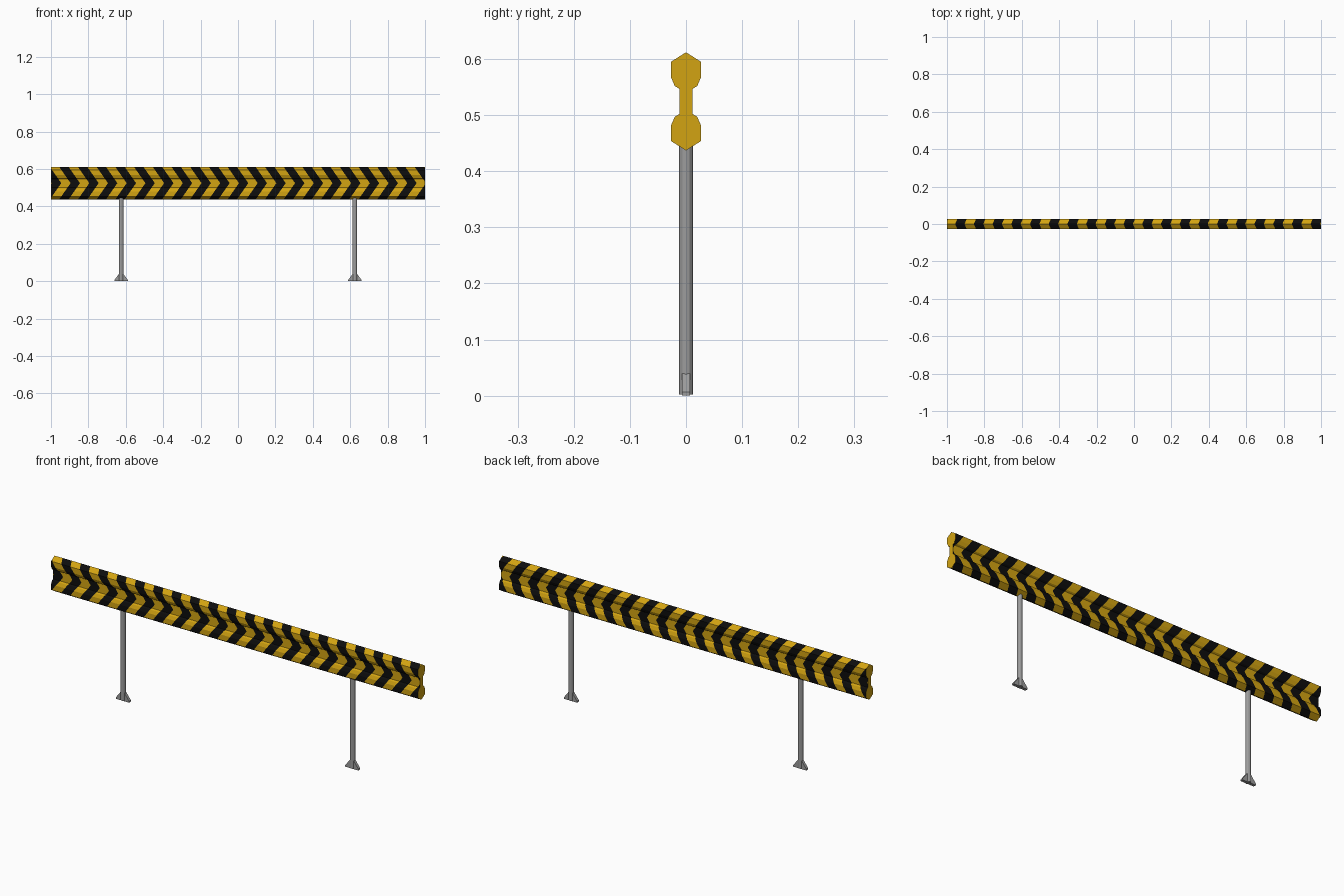
import bpy, bmesh, math
from mathutils import Vector

if "Cube" in bpy.data.objects:
    bpy.data.objects.remove(bpy.data.objects["Cube"])


def material(name, rgb):
    m = bpy.data.materials.new(name)
    m.diffuse_color = (*rgb, 1)
    m.use_nodes = True
    m.node_tree.nodes["Principled BSDF"].inputs["Base Color"].default_value = m.diffuse_color
    return m


YELLOW = material("safety yellow", (0.65, 0.37, 0.006))
BLACK = material("stripe black", (0.004, 0.004, 0.004))
STEEL = material("grey steel", (0.33, 0.33, 0.33))


def finish(bm, name, mats):
    bmesh.ops.recalc_face_normals(bm, faces=bm.faces)
    me = bpy.data.meshes.new(name)
    bm.to_mesh(me)
    bm.free()
    for m in mats:
        me.materials.append(m)
    ob = bpy.data.objects.new(name, me)
    bpy.context.collection.objects.link(ob)
    return ob


def prism(bm, ring_a, ring_b, caps=True):
    a = [bm.verts.new(p) for p in ring_a]
    b = [bm.verts.new(p) for p in ring_b]
    n = len(a)
    for i in range(n):
        bm.faces.new((a[i], a[(i + 1) % n], b[(i + 1) % n], b[i]))
    if caps:
        bm.faces.new(a)
        bm.faces.new(b)


# Beam: dumbbell section swept along x
MID, SLANT, PERIOD, START = 0.5245, 0.7, 0.1, -1.045
half = [(0.027, 0.595), (0.027, 0.568), (0.020, 0.552), (0.012, 0.547),
        (0.012, 0.502), (0.020, 0.497), (0.027, 0.481), (0.027, 0.454)]
profile = [(0, 0.612)] + half + [(0, 0.437)] + [(-y, z) for y, z in reversed(half)]
bm = bmesh.new()
prism(bm, [(-1, y, z) for y, z in profile], [(1, y, z) for y, z in profile], False)

# Cut chevron stripes into the beam skin, upper and lower halves separately
bmesh.ops.bisect_plane(bm, geom=bm.verts[:] + bm.edges[:] + bm.faces[:],
                       plane_co=(0, 0, MID), plane_no=(0, 0, 1))
for side in (1, -1):
    for k in range(46):
        faces = [f for f in bm.faces if (f.calc_center_median().z - MID) * side > 0]
        geom = set(faces)
        for f in faces:
            geom.update(f.edges)
            geom.update(f.verts)
        bmesh.ops.bisect_plane(bm, geom=list(geom), dist=1e-6,
                               plane_co=(START + k * PERIOD / 2, 0, MID),
                               plane_no=Vector((1, 0, side * SLANT)).normalized())
for f in bm.faces:
    c = f.calc_center_median()
    u = c.x + SLANT * abs(c.z - MID) - START
    f.material_index = 1 if math.floor(u / (PERIOD / 2)) % 2 else 0

# Plain yellow end caps
for x in (-1, 1):
    rim = [e for e in bm.edges if e.is_boundary and all(abs(v.co.x - x) < 1e-5 for v in e.verts)]
    for f in bmesh.ops.holes_fill(bm, edges=rim, sides=0)["faces"]:
        f.material_index = 0
finish(bm, "striped_beam", [YELLOW, BLACK])

# Legs and their gusset feet
fin = [(-0.036, 0), (0.036, 0), (0.036, 0.007), (0.011, 0.04), (-0.011, 0.04), (-0.036, 0.007)]
for side, label in ((-1, "left"), (1, "right")):
    cx = side * 0.625
    bm = bmesh.new()
    ring = [(cx + 0.0125 * math.cos(math.tau * i / 12), 0.0125 * math.sin(math.tau * i / 12))
            for i in range(12)]
    prism(bm, [(x, y, 0.002) for x, y in ring], [(x, y, 0.45) for x, y in ring])
    leg = finish(bm, label + "_leg", [STEEL])
    bm = bmesh.new()
    prism(bm, [(cx + x, -0.007, z) for x, z in fin], [(cx + x, 0.007, z) for x, z in fin])
    finish(bm, label + "_foot_gusset", [STEEL])
